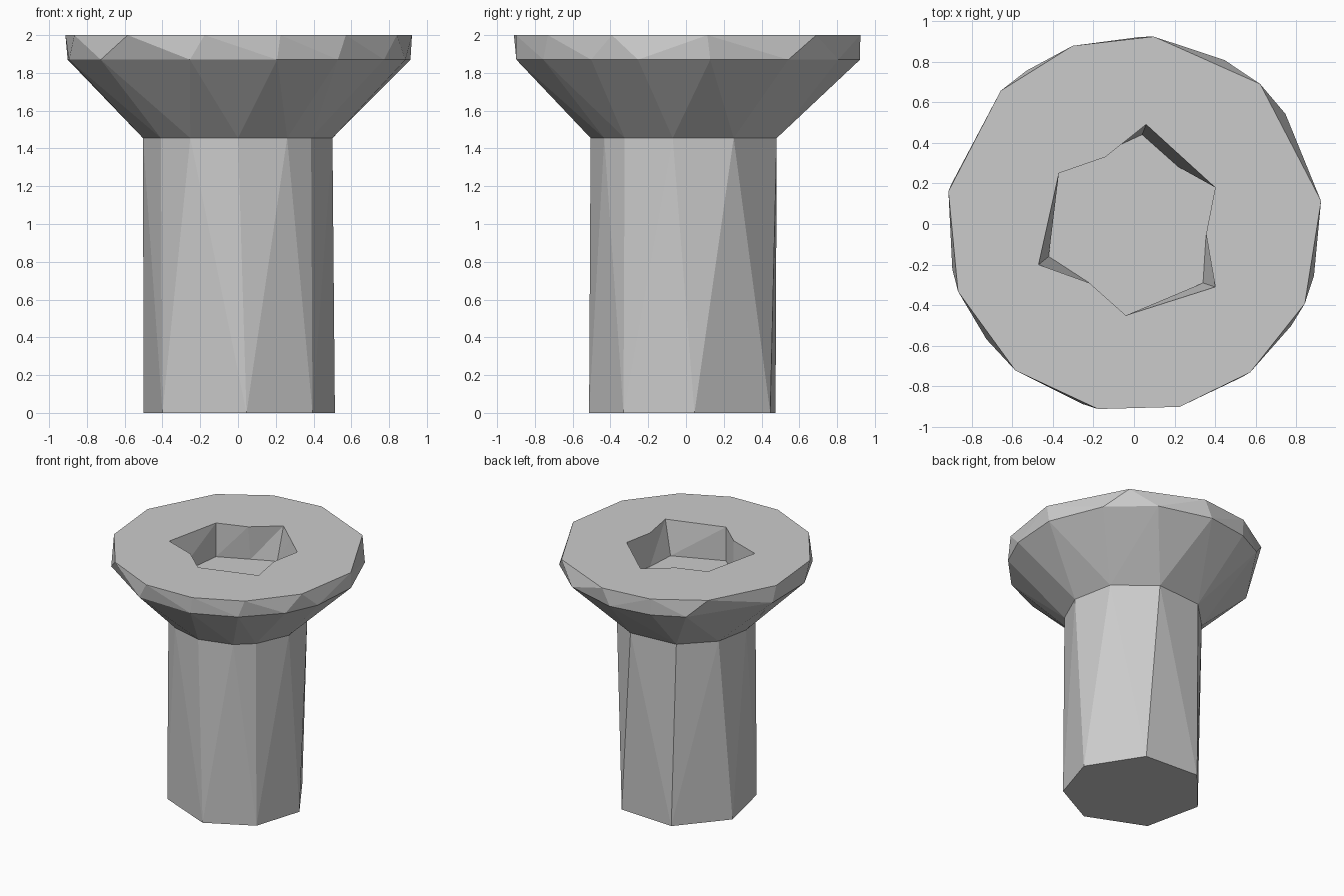
import bpy, bmesh
from math import radians, cos, sin

cube = bpy.data.objects.get("Cube")
if cube:
    bpy.data.objects.remove(cube)

steel = bpy.data.materials.new("light_grey_steel")
steel.use_nodes = True
grey = (0.6, 0.6, 0.6, 1)
steel.diffuse_color = grey
steel.node_tree.nodes["Principled BSDF"].inputs["Base Color"].default_value = grey

NECK_Z, RIM_Z, TOP_Z, FLOOR_Z = 1.455, 1.87, 2.0, 1.73


def ring(bm, radius, z, angles):
    """Irregular polygon of points on a circle."""
    return [bm.verts.new((radius * cos(radians(a)), radius * sin(radians(a)), z)) for a in angles]


def hull_without(bm, levels):
    """Wrap all points in a faceted skin, then open the flat ends at the given heights."""
    bmesh.ops.convex_hull(bm, input=bm.verts[:])
    flat = [f for f in bm.faces
            if any(all(abs(v.co.z - z) < 0.001 for v in f.verts) for z in levels)]
    bmesh.ops.delete(bm, geom=flat, context='FACES')
    inner = [e for e in bm.edges if not e.link_faces]
    bmesh.ops.delete(bm, geom=inner, context='EDGES')


def finish(bm, name):
    bmesh.ops.recalc_face_normals(bm, faces=bm.faces[:])
    mesh = bpy.data.meshes.new(name)
    bm.to_mesh(mesh)
    bm.free()
    mesh.materials.append(steel)
    obj = bpy.data.objects.new(name, mesh)
    bpy.context.collection.objects.link(obj)
    return obj


neck = [-8, 30, 72, 117, 153, 185, 216, 240, 270, 301, 320]

# Shank: seven-sided end growing into the neck ring
bm = bmesh.new()
ring(bm, 0.515, 0, [5, 60, 113, 166, 219, 275, 320])
ring(bm, 0.505, NECK_Z, neck)
hull_without(bm, [NECK_Z])
finish(bm, "shank")

# Head: countersunk cone and faceted rim
bm = bmesh.new()
ring(bm, 0.505, NECK_Z, neck)
ring(bm, 0.922, RIM_Z, [8, 36, 61, 88, 109, 125, 168, 194, 218, 254, 283, 305, 327, 344])
ring(bm, 0.928, TOP_Z, [7, 48, 84, 109, 135, 170, 201, 231, 259, 284, 308, 335])
hull_without(bm, [NECK_Z, TOP_Z])
outer = [e for e in bm.edges if e.is_boundary and all(v.co.z > TOP_Z - 0.001 for v in e.verts)]

# Socket: worn star-shaped recess, mouth and floor outlines
mouth = [(.4, .18), (.23, .335), (.06, .49), (-.14, .33), (-.37, .25),
         (-.47, -.2), (-.22, -.29), (-.04, -.45), (.4, -.31), (.355, -.05)]
floor = [(.4, .18), (.22, .28), (.04, .44), (-.14, .357), (-.37, .25),
         (-.42, -.16), (-.22, -.29), (-.04, -.45), (.34, -.29), (.355, -.05)]
upper = [bm.verts.new((x, y, TOP_Z)) for x, y in mouth]
lower = [bm.verts.new((x, y, FLOOR_Z)) for x, y in floor]
lip = []
for i in range(len(upper)):
    j = (i + 1) % len(upper)
    bm.faces.new((upper[i], lower[i], lower[j]))
    bm.faces.new((upper[i], lower[j], upper[j]))
    lip.append(bm.edges.get((upper[i], upper[j])))
bm.faces.new(lower)
# Flat top between rim and socket
bmesh.ops.triangle_fill(bm, edges=outer + lip, use_beauty=True, normal=(0, 0, 1))
finish(bm, "head")
